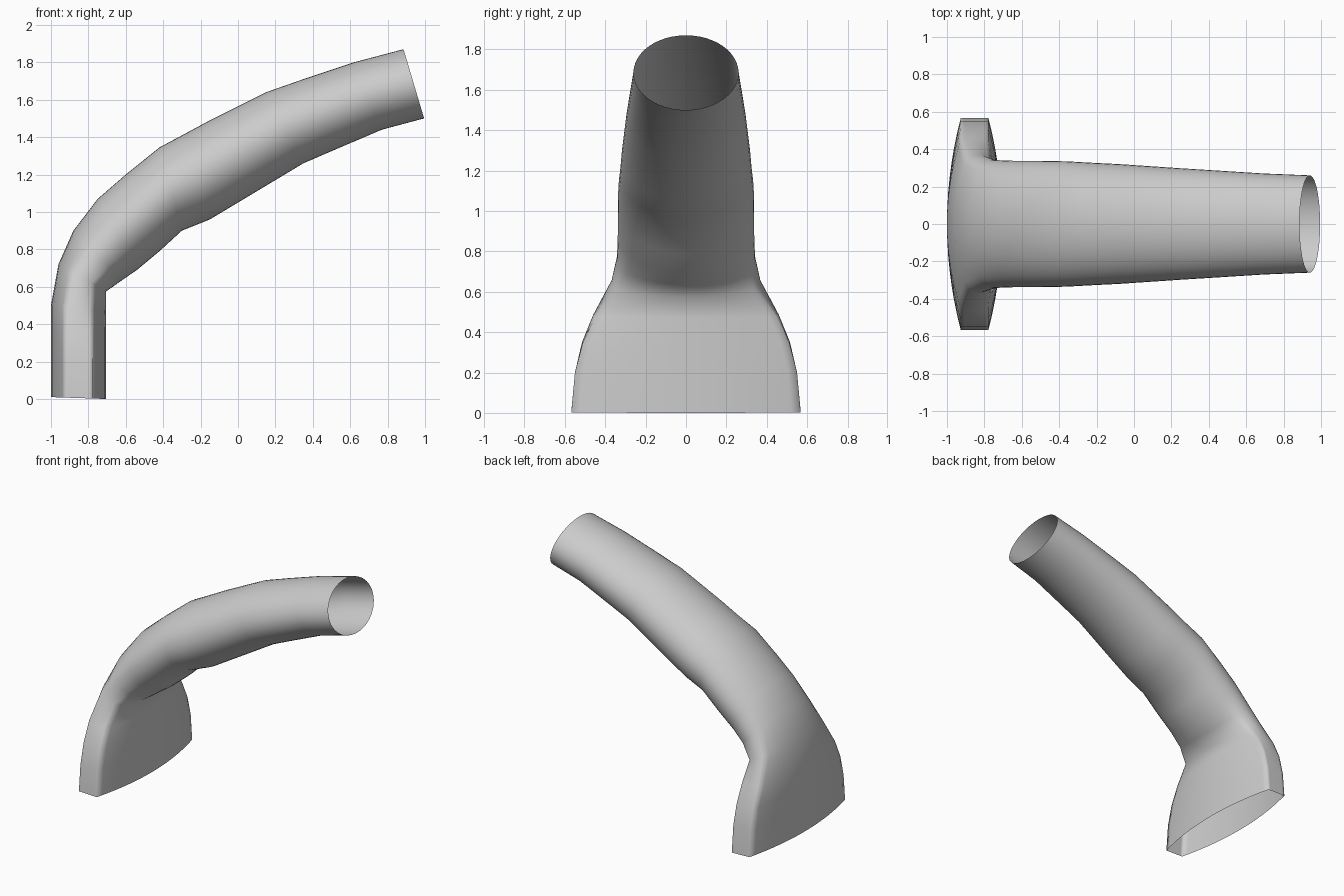
import bpy, bmesh
from math import sin, cos, pi, radians

if "Cube" in bpy.data.objects:
    bpy.data.objects.remove(bpy.data.objects["Cube"])

# Sections along the duct: outer x,z / inner x,z / half width / flatness (1 = flat mouth, 0 = ellipse)
SECTIONS = [
    (-1.0, 0.01, -0.705, 0.0, 0.568, 1.0),
    (-1.0, 0.20, -0.705, 0.20, 0.55, 1.0),
    (-1.0, 0.36, -0.705, 0.34, 0.515, 0.95),
    (-1.0, 0.50, -0.705, 0.47, 0.46, 0.8),
    (-0.96, 0.72, -0.705, 0.575, 0.37, 0.45),
    (-0.88, 0.90, -0.62, 0.635, 0.342, 0.15),
    (-0.75, 1.07, -0.54, 0.69, 0.338, 0),
    (-0.60, 1.20, -0.42, 0.79, 0.338, 0),
    (-0.42, 1.345, -0.30, 0.90, 0.335, 0),
    (-0.28, 1.42, -0.15, 0.96, 0.327, 0),
    (-0.15, 1.49, 0.0, 1.05, 0.32, 0),
    (0.15, 1.64, 0.35, 1.26, 0.298, 0),
    (0.35, 1.71, 0.50, 1.325, 0.287, 0),
    (0.62, 1.80, 0.77, 1.44, 0.27, 0),
    (0.885, 1.87, 0.995, 1.50, 0.26, 0),
]
N = 48


def section_point(a, flat):
    """Unit section: u runs outer to inner, v runs sideways."""
    u, v = cos(a), sin(a)
    if abs(u) > 0.5:
        fv = v / sin(pi / 3)
        fu = (0.5 + 0.5 * (1 - fv * fv)) * (1 if u > 0 else -1)
    else:
        fu, fv = u, (1 if v > 0 else -1)
    return u + (fu - u) * flat, v + (fv - v) * flat


# Duct shell, open at both ends
bm = bmesh.new()
rings = []
for ox, oz, ix, iz, hw, flat in SECTIONS:
    ring = []
    for i in range(N):
        u, v = section_point(2 * pi * i / N, flat)
        t = (u + 1) / 2
        ring.append(bm.verts.new((ox + (ix - ox) * t, hw * v, oz + (iz - oz) * t)))
    rings.append(ring)
for r0, r1 in zip(rings, rings[1:]):
    for i in range(N):
        j = (i + 1) % N
        bm.faces.new((r0[i], r0[j], r1[j], r1[i]))
bmesh.ops.recalc_face_normals(bm, faces=bm.faces)

mesh = bpy.data.meshes.new("curved_duct")
bm.to_mesh(mesh)
bm.free()
duct = bpy.data.objects.new("curved_duct", mesh)
bpy.context.collection.objects.link(duct)
bpy.context.view_layer.objects.active = duct
duct.select_set(True)
bpy.ops.object.shade_smooth_by_angle(angle=radians(80))
